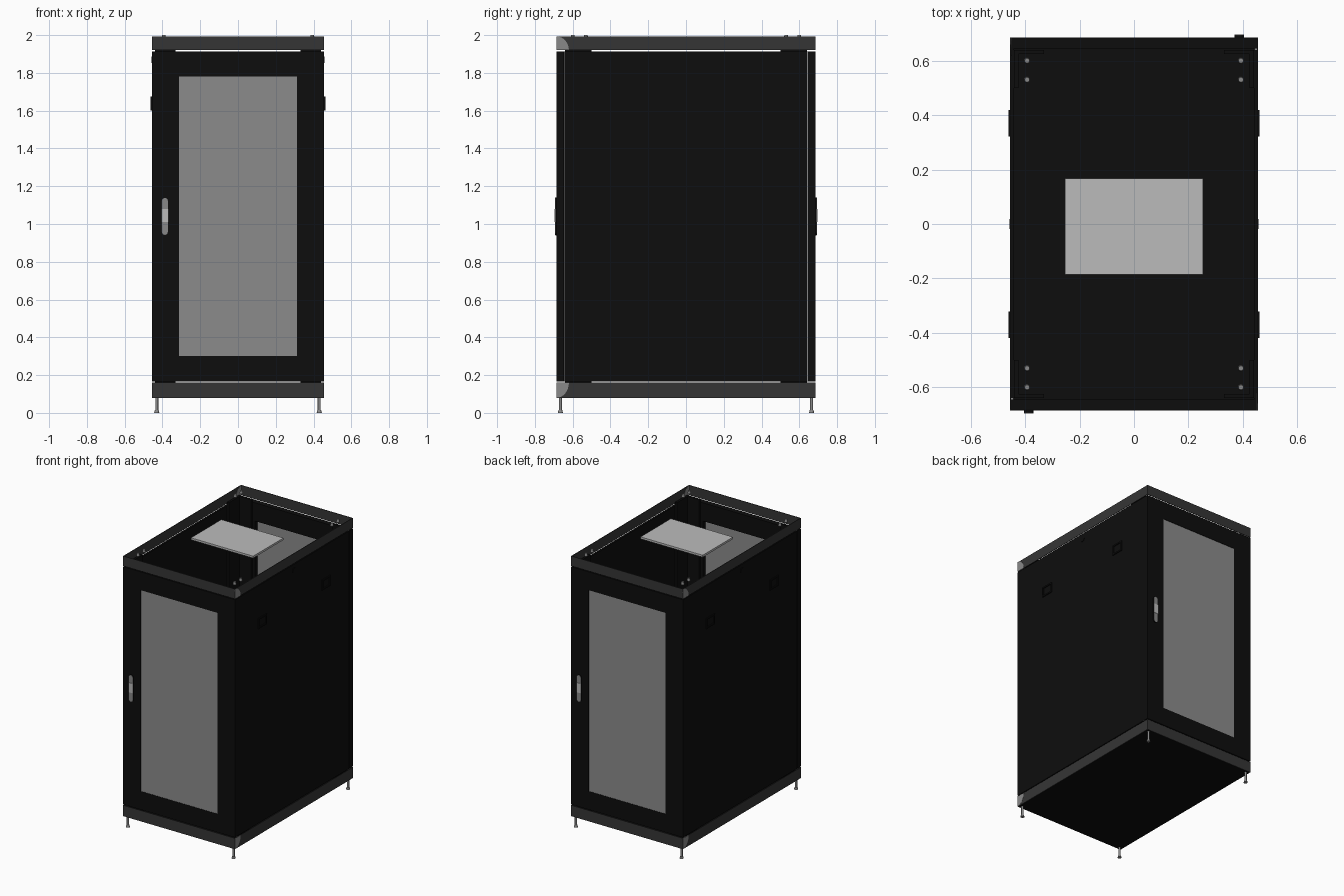
import bpy, bmesh, math
from mathutils import Matrix, Vector

if "Cube" in bpy.data.objects:
    bpy.data.objects.remove(bpy.data.objects["Cube"])


def material(name, value):
    m = bpy.data.materials.new(name)
    m.use_nodes = True
    colour = (value, value, value, 1)
    m.diffuse_color = colour
    m.node_tree.nodes["Principled BSDF"].inputs["Base Color"].default_value = colour
    return m


BLACK = material("black paint", 0.004)
DARK = material("dark grey trim", 0.036)
MESH = material("grey door mesh", 0.26)
STEEL = material("steel", 0.25)
LIGHT = material("light grey", 0.5)

W, D = 0.455, 0.685          # half width and half depth
BASE, SILL, LINTEL, TOP = 0.08, 0.16, 1.92, 1.993
SPIN = Matrix.Rotation(math.pi, 4, "Z")


def finish(name, bm, mat, turn=False):
    if turn:
        bm.transform(SPIN)
    mesh = bpy.data.meshes.new(name)
    bm.to_mesh(mesh)
    bm.free()
    mesh.materials.append(mat)
    obj = bpy.data.objects.new(name, mesh)
    bpy.context.collection.objects.link(obj)
    return obj


def box(name, mat, x, y, z, turn=False):
    bm = bmesh.new()
    size = [b - a for a, b in (x, y, z)]
    centre = [(a + b) / 2 for a, b in (x, y, z)]
    bmesh.ops.create_cube(bm, size=1, matrix=Matrix.Translation(centre) @ Matrix.Diagonal((*size, 1)))
    return finish(name, bm, mat, turn)


def cylinder(name, mat, centre, radius, depth, axis="Z", tip=None, turn=False):
    bm = bmesh.new()
    rot = Matrix.Rotation(math.pi / 2, 4, {"X": "Y", "Y": "X"}[axis]) if axis != "Z" else Matrix()
    bmesh.ops.create_cone(bm, cap_ends=True, segments=16, radius1=radius, radius2=tip or radius,
                          depth=depth, matrix=Matrix.Translation(centre) @ rot)
    obj = finish(name, bm, mat, turn)
    for p in obj.data.polygons:
        p.use_smooth = len(p.vertices) == 4
    return obj


def prism(name, mat, outline, offset, turn=False):
    """Closed flat outline pushed along an offset."""
    bm = bmesh.new()
    face = bm.faces.new([bm.verts.new(p) for p in outline])
    out = bmesh.ops.extrude_face_region(bm, geom=[face])
    moved = [v for v in out["geom"] if isinstance(v, bmesh.types.BMVert)]
    bmesh.ops.translate(bm, verts=moved, vec=offset)
    bmesh.ops.recalc_face_normals(bm, faces=bm.faces)
    return finish(name, bm, mat, turn)


# Thin trim rings around the base and the open top
for label, lo, hi in (("base", BASE, SILL), ("top", LINTEL, TOP)):
    for turn in (False, True):
        side = "back" if turn else "front"
        flank = "right" if turn else "left"
        box(f"{label}_{side}_trim", DARK, (-W, W), (-D, -D + 0.004), (lo, hi), turn)
        box(f"{label}_{flank}_trim", DARK, (W - 0.004, W), (-D, D), (lo, hi), turn)
        # Lighter corner cap with a quarter-round end
        r = 0.065
        arc = [(W - 0.005, -D + r * math.cos(a), lo + (hi - lo) * math.sin(a))
               for a in (i * math.pi / 16 for i in range(9))]
        if label == "top":
            arc = [(x, y, lo + hi - z) for x, y, z in arc]
        far = hi if label == "base" else lo
        near = lo if label == "base" else hi
        arc = [(x, y, far + near - z) for x, y, z in arc]
        prism(f"{label}_{flank}_corner_cap", STEEL,
              [(W - 0.005, -D, far)] + arc, (0.006, 0, 0), turn)

# Floor
box("floor", BLACK, (-W + 0.005, W - 0.005), (-D + 0.005, D - 0.005), (BASE, BASE + 0.01))

# Corner posts, inner rails, feet and roof bolts
for sx in (-1, 1):
    for sy in (-1, 1):
        tag = f"{'front' if sy < 0 else 'back'}_{'left' if sx > 0 else 'right'}"
        xs = sorted((sx * 0.33, sx * 0.44))
        ys = sorted((sy * 0.50, sy * 0.64))
        box(f"{tag}_post_side", BLACK, sorted((sx * 0.425, sx * 0.44)), ys, (BASE, 1.94))
        box(f"{tag}_post_face", BLACK, xs, sorted((sy * 0.625, sy * 0.64)), (BASE, 1.94))
        cylinder(f"{tag}_foot_stem", STEEL, (sx * 0.43, sy * 0.665, 0.045), 0.008, 0.07)
        cylinder(f"{tag}_foot_pad", STEEL, (sx * 0.43, sy * 0.665, 0.007), 0.014, 0.014, tip=0.010)
        for i, y in enumerate((0.53, 0.60)):
            cylinder(f"{tag}_bolt_{i}", STEEL, (sx * 0.393, sy * y, 1.99), 0.012, 0.02, tip=0.009)

# Doors, each a frame around a mesh window, with a swing handle
GAP = 0.006
for turn in (False, True):
    side = "back" if turn else "front"
    y = (-D, -D + 0.04)
    z = (SILL + GAP, LINTEL - GAP)
    wx, wz = 0.312, (0.30, 1.78)
    for flank, x in (("right", (-W, -wx)), ("left", (wx, W))):
        box(f"{side}_door_{flank}_stile", BLACK, x, y, z, turn)
    box(f"{side}_door_lower_rail", BLACK, (-wx, wx), y, (z[0], wz[0]), turn)
    box(f"{side}_door_upper_rail", BLACK, (-wx, wx), y, (wz[1], z[1]), turn)
    box(f"{side}_door_mesh", MESH, (-wx, wx), (-D + 0.003, -D + 0.010), wz, turn)
    # Rounded handle body, steel face and lighter grip
    hx, hr = -0.387, 0.018

    def pill(yy, r):
        return [(hx + r * math.cos(a), yy, (1.122 if i < 9 else 0.958) + r * math.sin(a))
                for i, a in enumerate([k * math.pi / 8 for k in range(9)]
                                      + [k * math.pi / 8 for k in range(8, 17)])]
    prism(f"{side}_handle_body", BLACK, pill(-D, hr), (0, -0.007, 0), turn)
    prism(f"{side}_handle_face", STEEL, pill(-D - 0.007, hr - 0.001), (0, -0.002, 0), turn)
    box(f"{side}_handle_grip", LIGHT, (hx - hr, hx + hr), (-D - 0.011, -D - 0.008), (1.01, 1.08), turn)

# Side panels with recessed-style latches, a lock and the light door seam
for turn in (False, True):
    flank = "right" if turn else "left"
    box(f"{flank}_side_panel", BLACK, (W - 0.015, W), (-D + 0.041, D - 0.045), (SILL + GAP, LINTEL - GAP), turn)
    box(f"{flank}_door_seam", STEEL, (W - 0.012, W - 0.004), (D - 0.045, D - 0.040), (SILL + GAP, LINTEL - GAP), turn)
    for i, cy in enumerate((-0.37, 0.37)):
        y0, y1, z0, z1 = cy - 0.048, cy + 0.048, 1.60, 1.675
        x = (W, W + 0.007)
        box(f"{flank}_latch_{i}_bottom", BLACK, x, (y0, y1), (z0, z0 + 0.01), turn)
        box(f"{flank}_latch_{i}_top", BLACK, x, (y0, y1), (z1 - 0.01, z1), turn)
        box(f"{flank}_latch_{i}_front", BLACK, x, (y0, y0 + 0.01), (z0, z1), turn)
        box(f"{flank}_latch_{i}_back", BLACK, x, (y1 - 0.01, y1), (z0, z1), turn)
    cylinder(f"{flank}_panel_lock", BLACK, (W + 0.001, 0, 1.87), 0.018, 0.004, "X", turn=turn)

# Light plate in the middle of the roof opening
box("roof_plate", LIGHT, (-0.253, 0.253), (-0.185, 0.167), (1.975, 1.99))
